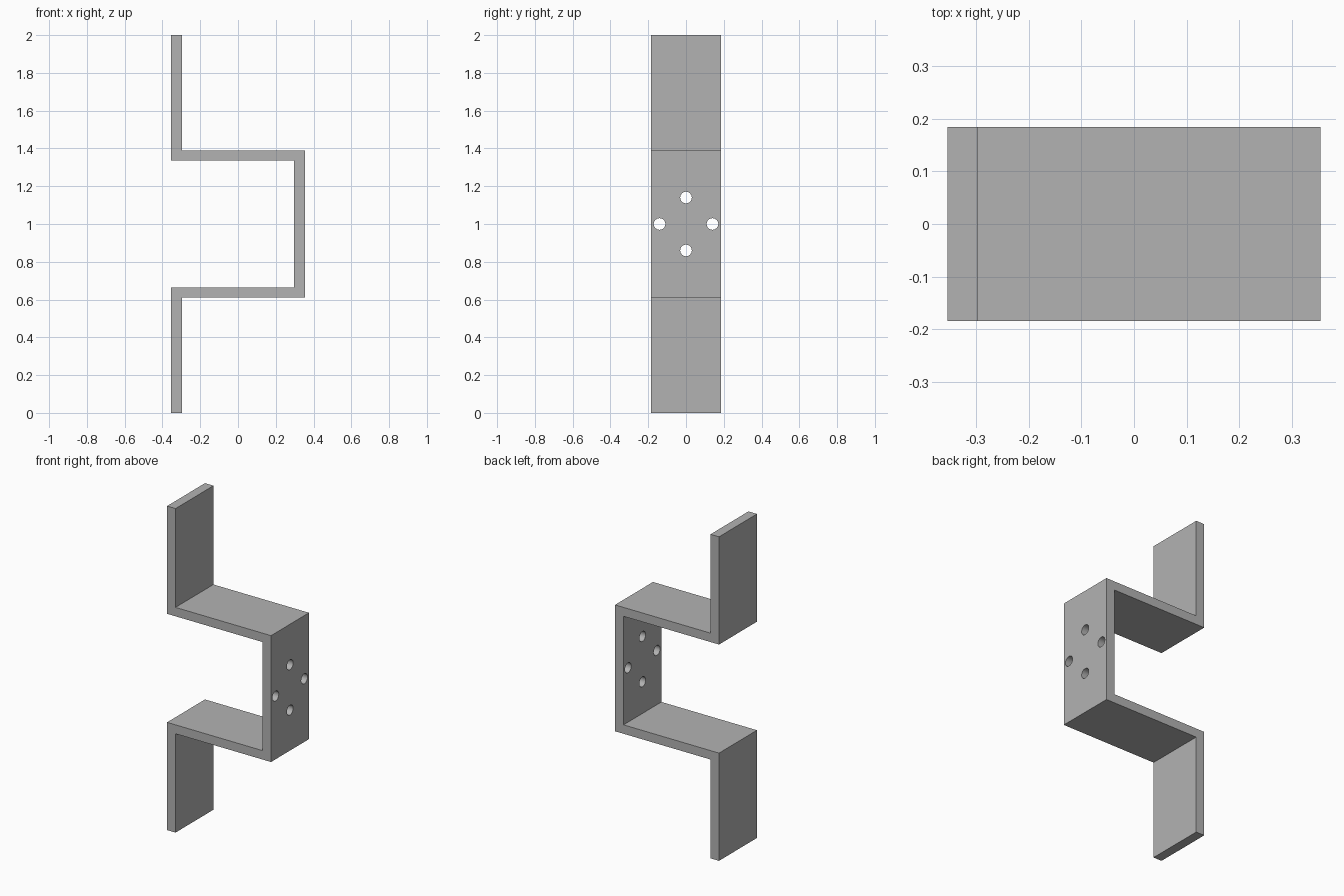
import bpy
import bmesh
import math
from mathutils import Matrix, Vector

cube = bpy.data.objects.get("Cube")
if cube:
    bpy.data.objects.remove(cube, do_unlink=True)

HALF_X, HALF_Y, MID_Z = 0.355, 0.185, 1.0
INNER_X = 0.297               # inner face of the vertical plates
ARM_OUT, ARM_IN = 0.39, 0.335  # arm faces, measured from mid height
HOLE_R, HOLE_RING = 0.031, 0.14


def new_object(name, bm):
    bmesh.ops.recalc_face_normals(bm, faces=bm.faces)
    mesh = bpy.data.meshes.new(name)
    bm.to_mesh(mesh)
    bm.free()
    obj = bpy.data.objects.new(name, mesh)
    bpy.context.collection.objects.link(obj)
    return obj


grey = bpy.data.materials.new("plain grey")
grey.use_nodes = True
colour = (0.45, 0.45, 0.45, 1)
grey.diffuse_color = colour
grey.node_tree.nodes["Principled BSDF"].inputs["Base Color"].default_value = colour

# Bracket: half a hat profile, mirrored about mid height, extruded along y
outer = [(HALF_X, ARM_OUT), (-INNER_X, ARM_OUT), (-INNER_X, MID_Z), (-HALF_X, MID_Z)]
inner = [(-HALF_X, ARM_IN), (INNER_X, ARM_IN)]
half = outer + inner
profile = half + [(x, -z) for x, z in reversed(half)]

bm = bmesh.new()
face = bm.faces.new([bm.verts.new((x, -HALF_Y, MID_Z + z)) for x, z in profile])
ext = bmesh.ops.extrude_face_region(bm, geom=[face])
verts = [g for g in ext["geom"] if isinstance(g, bmesh.types.BMVert)]
bmesh.ops.translate(bm, verts=verts, vec=Vector((0, 2 * HALF_Y, 0)))
bracket = new_object("bracket", bm)
bracket.data.materials.append(grey)

# Bolt hole cutters: four cylinders through the middle plate
bm = bmesh.new()
for i in range(4):
    a = i * math.pi / 2
    centre = Vector(((HALF_X + INNER_X) / 2, HOLE_RING * math.cos(a), MID_Z + HOLE_RING * math.sin(a)))
    bmesh.ops.create_cone(bm, cap_ends=True, segments=16, radius1=HOLE_R, radius2=HOLE_R, depth=0.2,
                          matrix=Matrix.Translation(centre) @ Matrix.Rotation(math.pi / 2, 4, "Y"))
cutter = new_object("bolt_hole_cutter", bm)
cutter.data.materials.append(grey)

# Cut the holes, then drop the cutter
cut = bracket.modifiers.new("bolt holes", "BOOLEAN")
cut.operation = "DIFFERENCE"
cut.solver = "EXACT"
cut.object = cutter
bpy.context.view_layer.objects.active = bracket
bracket.select_set(True)
bpy.ops.object.modifier_apply(modifier=cut.name)
bpy.data.objects.remove(cutter, do_unlink=True)
bpy.ops.object.shade_smooth_by_angle(angle=math.radians(30))
